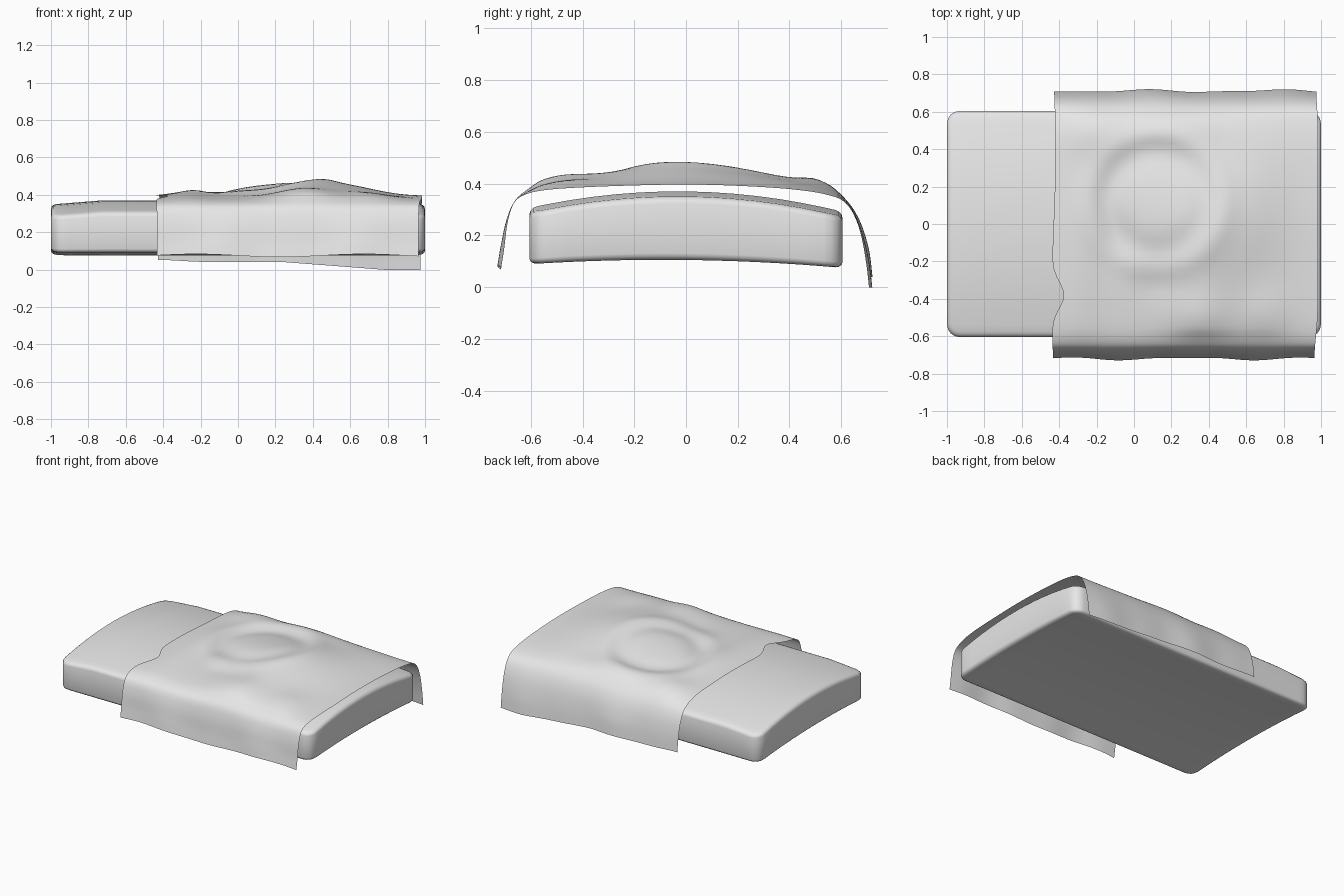
import bpy, bmesh, math
from mathutils import Vector

cube = bpy.data.objects.get("Cube")
if cube:
    bpy.data.objects.remove(cube, do_unlink=True)

# One plain grey for both parts
grey = bpy.data.materials.new("light_grey")
grey.use_nodes = True
grey.diffuse_color = (0.8, 0.8, 0.8, 1)
grey.node_tree.nodes["Principled BSDF"].inputs["Base Color"].default_value = (0.8, 0.8, 0.8, 1)


def finish(bm, name, angle):
    mesh = bpy.data.meshes.new(name)
    bm.to_mesh(mesh)
    bm.free()
    mesh.materials.append(grey)
    obj = bpy.data.objects.new(name, mesh)
    bpy.context.collection.objects.link(obj)
    bpy.ops.object.select_all(action='DESELECT')
    obj.select_set(True)
    bpy.context.view_layer.objects.active = obj
    bpy.ops.object.shade_smooth_by_angle(angle=math.radians(angle))
    return obj


def bell(d, width):
    return math.exp(-0.5 * (d / width) ** 2)


# Mattress: rounded slab, sliced both ways and arched across its width
bm = bmesh.new()
bmesh.ops.create_cube(bm, size=1)
for v in bm.verts:
    v.co = Vector((v.co.x * 2, v.co.y * 1.21, v.co.z + 0.5))
upright = [e for e in bm.edges if abs(e.verts[0].co.z - e.verts[1].co.z) > 0.5]
bmesh.ops.bevel(bm, geom=upright, offset=0.07, segments=4, profile=0.5, affect='EDGES')
for v in bm.verts:
    v.co.z *= 0.265
rims = [e for e in bm.edges if abs(e.verts[0].co.z - e.verts[1].co.z) < 0.01
        and len({round(f.normal.z) for f in e.link_faces}) > 1]
bmesh.ops.bevel(bm, geom=rims, offset=0.028, segments=3, profile=0.5, affect='EDGES')
cuts = [((0, i * 0.09, 0), (0, 1, 0)) for i in range(-6, 7)]
cuts += [((x, 0, 0), (1, 0, 0)) for x in (-0.9, -0.73, 0.73, 0.9)]
for point, normal in cuts:
    bmesh.ops.bisect_plane(bm, geom=bm.verts[:] + bm.edges[:] + bm.faces[:],
                           plane_co=point, plane_no=normal, dist=0.0005)
for v in bm.verts:
    t = v.co.z / 0.265
    arch = (v.co.y / 0.6) ** 2
    slope = max(0, abs(v.co.x) - 0.73) * 0.08
    low = 0.105 - 0.023 * arch
    high = 0.37 - 0.07 * arch - slope
    v.co.z = low + (high - low) * t - 0.012 * v.co.y
bmesh.ops.recalc_face_normals(bm, faces=bm.faces[:])
finish(bm, "mattress", 40)

# Blanket: cross-section from front hem, over the top, to back hem
section = [(-0.72, 0.075), (-0.708, 0.15), (-0.692, 0.25), (-0.665, 0.325), (-0.62, 0.358),
           (-0.54, 0.375), (-0.4, 0.385), (-0.2, 0.392), (0, 0.395), (0.2, 0.39), (0.4, 0.378),
           (0.54, 0.358), (0.62, 0.325), (0.668, 0.255), (0.698, 0.15), (0.712, 0.04)]
# Rumples: centre x, centre y, width x, width y, height
rumples = [(0.4, -0.03, 0.17, 0.3, 0.07), (0.08, 0.05, 0.16, 0.26, 0.04),
           (-0.28, -0.1, 0.09, 0.35, 0.018), (0.65, 0.1, 0.14, 0.3, 0.028),
           (0.35, -0.5, 0.12, 0.1, 0.03), (-0.2, 0.5, 0.12, 0.1, 0.03),
           (0.2, 0.52, 0.2, 0.08, 0.03), (0.7, -0.48, 0.1, 0.1, 0.02),
           (0.12, -0.3, 0.09, 0.07, -0.012), (-0.1, -0.1, 0.07, 0.1, -0.012)]


def section_at(t):
    # Smooth curve through the section points
    k = min(int(t), len(section) - 2)
    f = t - k
    p = [Vector(section[max(0, min(len(section) - 1, k + d))]) for d in (-1, 0, 1, 2)]
    return p[1] + 0.5 * f * (p[2] - p[0] + f * (2 * p[0] - 5 * p[1] + 4 * p[2] - p[3]
                             + f * (3 * (p[1] - p[2]) + p[3] - p[0])))


def blanket_point(u, t):
    y, z = section_at(t)
    left = -0.43 + 0.065 * bell(y + 0.38, 0.07) + 0.01 * math.sin(4 * y)
    right = 0.985 - 0.02 * bell(y + 0.72, 0.12) - 0.01 * bell(y - 0.72, 0.1)
    x = left + (right - left) * u
    # Rumples and a ring-shaped fold on the top
    flat = max(0, min(1, (0.69 - abs(y)) / 0.12))
    rise = sum(h * bell(x - cx, wx) * bell(y - cy, wy) for cx, cy, wx, wy, h in rumples)
    ring = math.hypot(x - 0.12, y - 0.12)
    rise += 0.012 * bell(ring - 0.36, 0.05) - 0.012 * bell(ring - 0.26, 0.05)
    # Waves in the hanging sides, with a longer back hem toward one end
    hang = max(0, min(1, (0.34 - z) / 0.2))
    side = 1 if y > 0 else -1
    y += hang * 0.006 * (math.sin(9 * x + side) + 0.5 * math.sin(17 * x))
    drop = 0.0
    if side > 0:
        drop = 0.042 * max(0, min(1, (x - 0.25) / 0.55)) - 0.012 * bell(x + 0.43, 0.12)
    else:
        drop = 0.008 * math.sin(7 * x)
    return (x, y, z + rise * flat - drop * hang)


bm = bmesh.new()
columns, rows = 64, 75
grid = [[bm.verts.new(blanket_point(i / columns, j * (len(section) - 1) / rows))
         for j in range(rows + 1)] for i in range(columns + 1)]
for i in range(columns):
    for j in range(rows):
        bm.faces.new((grid[i][j], grid[i + 1][j], grid[i + 1][j + 1], grid[i][j + 1]))
finish(bm, "blanket", 60)
